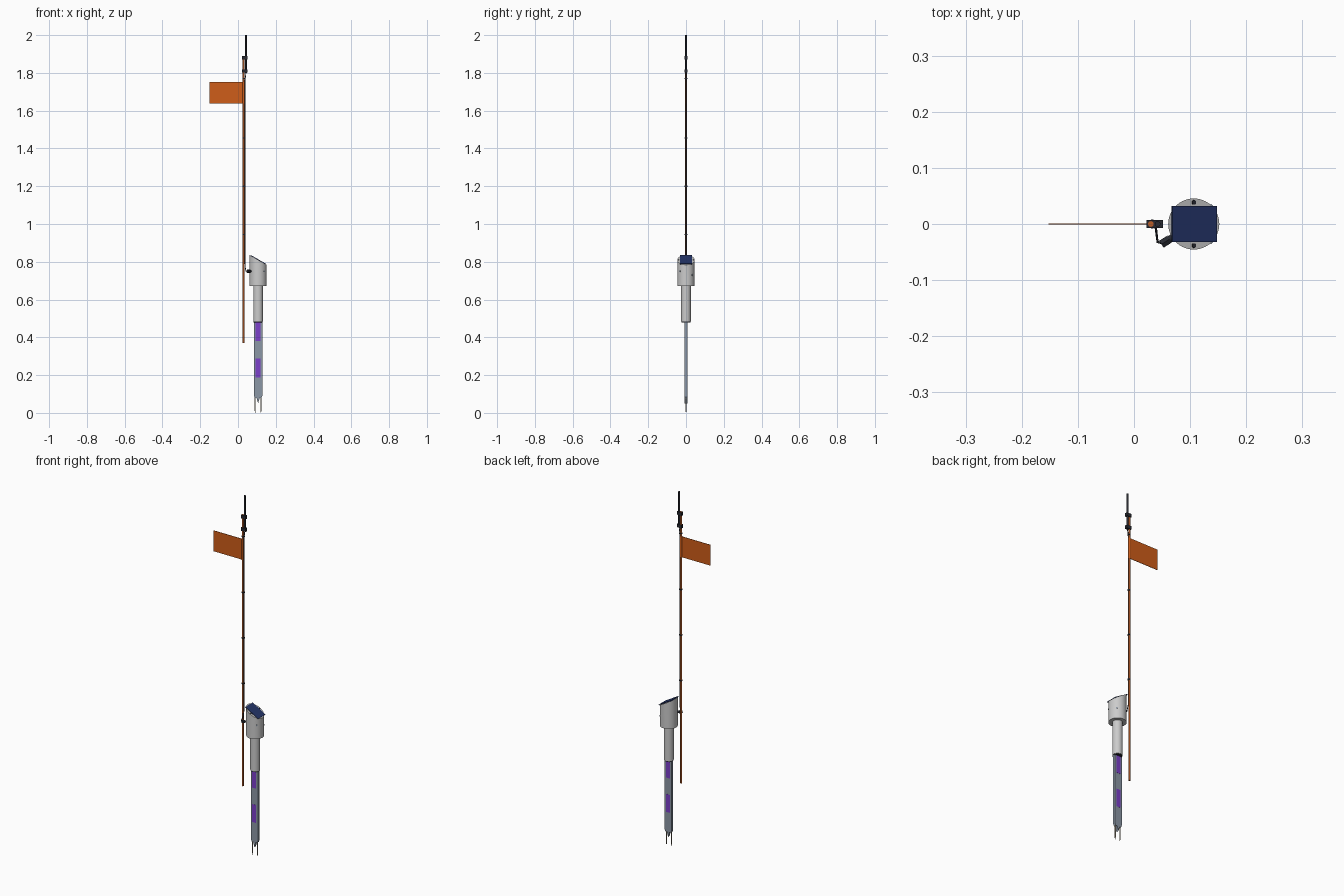
import bpy, bmesh
from math import sin, cos, pi, radians
from mathutils import Vector, Matrix

if "Cube" in bpy.data.objects:
    bpy.data.objects.remove(bpy.data.objects["Cube"])


def mat(name, r, g, b):
    m = bpy.data.materials.new(name)
    m.diffuse_color = (r, g, b, 1)
    m.use_nodes = True
    m.node_tree.nodes["Principled BSDF"].inputs["Base Color"].default_value = m.diffuse_color
    return m


ORANGE = mat("flag_orange", 0.62, 0.11, 0.01)
RUST = mat("pole_orange", 0.5, 0.11, 0.02)
BLACK = mat("black", 0.02, 0.022, 0.03)
NAVY = mat("panel_blue", 0.018, 0.035, 0.14)
PURPLE = mat("sensor_purple", 0.2, 0.05, 0.6)
SLATE = mat("blade_slate", 0.26, 0.31, 0.38)
SHELL = mat("shell_grey", 0.55, 0.56, 0.57)
BRASS = mat("prong_metal", 0.4, 0.35, 0.26)


def finish(name, bm, m, smooth=True):
    bmesh.ops.recalc_face_normals(bm, faces=bm.faces)
    me = bpy.data.meshes.new(name)
    bm.to_mesh(me)
    bm.free()
    o = bpy.data.objects.new(name, me)
    bpy.context.collection.objects.link(o)
    if m:
        me.materials.append(m)
    if smooth:
        bpy.ops.object.select_all(action='DESELECT')
        o.select_set(True)
        bpy.context.view_layer.objects.active = o
        bpy.ops.object.shade_smooth_by_angle(angle=radians(35))
    return o


def rod(name, a, b, r, m, r2=None, seg=24):
    a, b = Vector(a), Vector(b)
    d = b - a
    bm = bmesh.new()
    rot = d.to_track_quat('Z', 'Y').to_matrix().to_4x4()
    bmesh.ops.create_cone(bm, cap_ends=True, segments=seg, radius1=r,
                          radius2=r if r2 is None else r2, depth=d.length,
                          matrix=Matrix.Translation((a + b) / 2) @ rot)
    return finish(name, bm, m)


def box(name, c, s, m, tilt=0):
    bm = bmesh.new()
    bmesh.ops.create_cube(bm, size=1, matrix=Matrix.Translation(c)
                          @ Matrix.Rotation(tilt, 4, 'Y') @ Matrix.Diagonal((*s, 1)))
    return finish(name, bm, m, False)


PX, HX, R = 0.03, 0.1065, 0.0455     # pole axis, head axis, head radius
SLOPE = radians(30)
NORMAL = Vector((sin(SLOPE), 0, cos(SLOPE)))
TOP = Vector((HX, 0, 0.81))

# pole and flag
rod("pole", (PX, 0, 0.37), (PX, 0, 1.89), 0.005, RUST)
box("flag", (-0.0605, 0, 1.695), (0.183, 0.0022, 0.116), ORANGE)
rod("flag_sleeve", (PX, 0, 1.637), (PX, 0, 1.753), 0.0058, ORANGE)

# whip antenna with two clamps
rod("antenna", (0.042, 0, 1.80), (0.042, 0, 2.0), 0.005, BLACK)
for i, z in enumerate((1.81, 1.88)):
    box(f"antenna_clamp_{i}", (0.037, 0, z), (0.029, 0.015, 0.018), BLACK)

# cable down the pole, turning out to the head connector
cu = bpy.data.curves.new("cable", 'CURVE')
cu.dimensions = '3D'
cu.bevel_depth = 0.0022
cu.bevel_resolution = 3
cu.use_fill_caps = True
pts = [(0.042, 0, 1.80), (0.0372, 0, 1.76), (0.0372, 0, 1.3), (0.0372, 0, 0.80),
       (0.039, -0.008, 0.765), (0.042, -0.032, 0.75), (0.050, -0.034, 0.75)]
sp = cu.splines.new('POLY')
sp.points.add(len(pts) - 1)
for p, c in zip(sp.points, pts):
    p.co = (*c, 1)
cu.materials.append(BLACK)
bpy.context.collection.objects.link(bpy.data.objects.new("cable", cu))
for i, z in enumerate((0.945, 1.2, 1.455, 1.77)):
    rod(f"cable_tie_{i}", (0.0325, 0, z - 0.003), (0.0325, 0, z + 0.003), 0.008, BLACK)


# point on the head wall at an angle
def wall(ang, r, z):
    return (HX + r * cos(ang), r * sin(ang), z)


a = radians(212)
rod("connector", wall(a, 0.051, 0.75), wall(a, 0.068, 0.75), 0.0085, BLACK, seg=6)
rod("connector_collar", wall(a, 0.040, 0.75), wall(a, 0.052, 0.75), 0.006, BLACK)

# head cylinder sliced on a slant
bm = bmesh.new()
bmesh.ops.create_cone(bm, cap_ends=True, segments=64, radius1=R, radius2=R, depth=0.227,
                      matrix=Matrix.Translation((HX, 0, 0.7865)))
cut = bmesh.ops.bisect_plane(bm, geom=bm.verts[:] + bm.edges[:] + bm.faces[:],
                             plane_co=TOP, plane_no=NORMAL, clear_outer=True)
bmesh.ops.contextual_create(bm, geom=[e for e in cut['geom_cut']
                                      if isinstance(e, bmesh.types.BMEdge)])
finish("head", bm, SHELL)

# solar panel and its two screws on the slant
box("solar_panel", TOP + NORMAL * 0.001, (0.079 / cos(SLOPE), 0.064, 0.004), NAVY, SLOPE)
for i, s in enumerate((-1, 1)):
    c = TOP + Vector((0, s * 0.0385, 0))
    rod(f"panel_screw_{i}", c - NORMAL * 0.002, c + NORMAL * 0.002, 0.004, BLACK)
for i, (ang, z) in enumerate(((45, 0.73), (-45, 0.75))):
    t = radians(ang)
    rod(f"side_screw_{i}", wall(t, 0.043, z), wall(t, 0.0475, z), 0.004, SLATE)

# neck tube
rod("neck", (HX, 0, 0.483), (HX, 0, 0.68), 0.0255, SHELL, seg=48)
rod("neck_plug", (HX, 0, 0.479), (HX, 0, 0.49), 0.0235, BLACK, seg=48)

# probe blade with notched lower end
prof = [(-0.022, 0.49), (-0.022, 0.09), (-0.017, 0.078), (-0.008, 0.078), (0, 0.05),
        (0.008, 0.078), (0.017, 0.078), (0.022, 0.09), (0.022, 0.49)]
bm = bmesh.new()
f = bm.faces.new([bm.verts.new((HX + x, -0.007, z)) for x, z in prof])
ext = bmesh.ops.extrude_face_region(bm, geom=[f])
bmesh.ops.translate(bm, vec=(0, 0.014, 0),
                    verts=[v for v in ext['geom'] if isinstance(v, bmesh.types.BMVert)])
finish("blade", bm, SLATE, False)

# sensor windows, showing on both faces
for i, z in enumerate((0.238, 0.43)):
    box(f"sensor_window_{i}", (HX - 0.001, 0, z), (0.025, 0.0155, 0.1), PURPLE)

# ground prongs
for i, x in enumerate((-0.0155, 0.0145)):
    rod(f"prong_{i}", (HX + x, 0, 0.012), (HX + x, 0, 0.095), 0.0028, BRASS, seg=16)
    rod(f"prong_tip_{i}", (HX + x, 0, 0.012), (HX + x, 0, 0.0), 0.0028, BRASS, 0.0004, 16)
